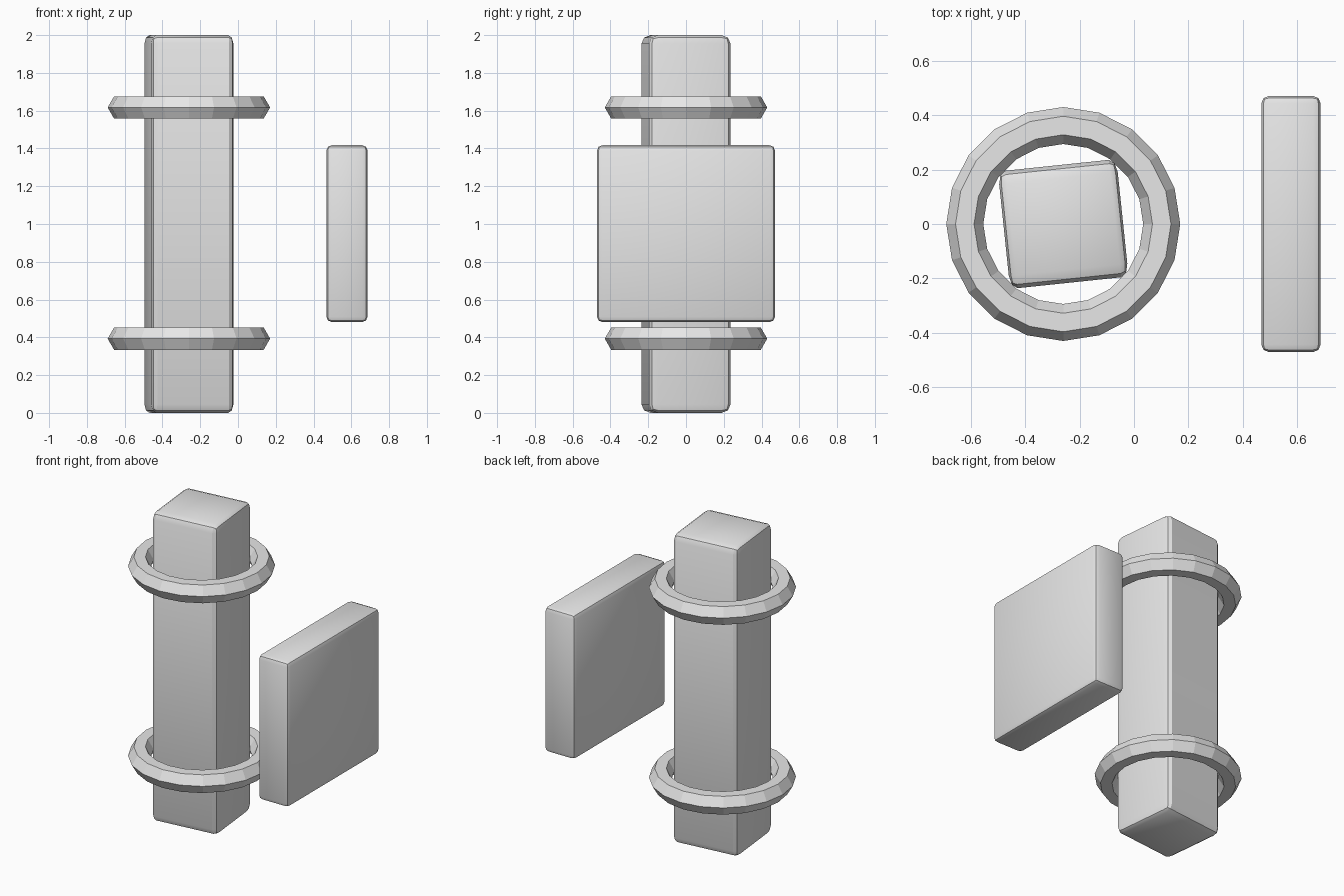
import bpy
import bmesh
from math import cos, sin, pi, radians
from mathutils import Matrix, Vector

old = bpy.data.objects.get("Cube")
if old:
    bpy.data.objects.remove(old, do_unlink=True)

# Single plain grey material
grey = bpy.data.materials.new("plain_grey")
grey.use_nodes = True
grey.diffuse_color = (0.8, 0.8, 0.8, 1)
grey.node_tree.nodes["Principled BSDF"].inputs["Base Color"].default_value = (0.8, 0.8, 0.8, 1)


def finish(name, bm, location, turn=0):
    bmesh.ops.recalc_face_normals(bm, faces=bm.faces)
    mesh = bpy.data.meshes.new(name)
    bm.to_mesh(mesh)
    bm.free()
    mesh.materials.append(grey)
    obj = bpy.data.objects.new(name, mesh)
    obj.location = location
    obj.rotation_euler.z = radians(turn)
    bpy.context.collection.objects.link(obj)
    return obj


def rounded_box(name, location, size, bevel, turn=0):
    """Box whose edge rounding has its own width along each axis."""
    bm = bmesh.new()
    bmesh.ops.create_cube(bm, size=1)
    bmesh.ops.scale(bm, vec=[s / b for s, b in zip(size, bevel)], verts=bm.verts)
    bmesh.ops.bevel(bm, geom=bm.edges[:], offset=1, segments=2, profile=0.5,
                    affect='EDGES')
    bmesh.ops.scale(bm, vec=bevel, verts=bm.verts)
    obj = finish(name, bm, location, turn)
    bpy.ops.object.select_all(action='DESELECT')
    obj.select_set(True)
    bpy.context.view_layer.objects.active = obj
    bpy.ops.object.shade_smooth_by_angle(angle=radians(30))


def ring(name, location, major, minor, sides=20):
    """Flat-shaded ring with a hexagonal cross-section."""
    bm = bmesh.new()
    loops = []
    for i in range(sides):
        spin = Matrix.Rotation(2 * pi * i / sides, 3, 'Z')
        loops.append([bm.verts.new(spin @ Vector((major + minor * cos(k * pi / 3), 0,
                                                  minor * sin(k * pi / 3))))
                      for k in range(6)])
    for i, a in enumerate(loops):
        b = loops[(i + 1) % sides]
        for k in range(6):
            n = (k + 1) % 6
            bm.faces.new((a[k], b[k], b[n], a[n]))
    finish(name, bm, location)


# Upright column, turned slightly about its axis
rounded_box("column", (-0.26, 0, 1), (0.438, 0.434, 2), (0.028, 0.048, 0.045), turn=6)

# Loose rings around the column
for name, z in (("lower_ring", 0.393), ("upper_ring", 1.617)):
    ring(name, (-0.26, 0, z), 0.362, 0.068)

# Separate square panel beside the column
rounded_box("side_panel", (0.577, 0, 0.949), (0.218, 0.942, 0.936), (0.028, 0.028, 0.028))
